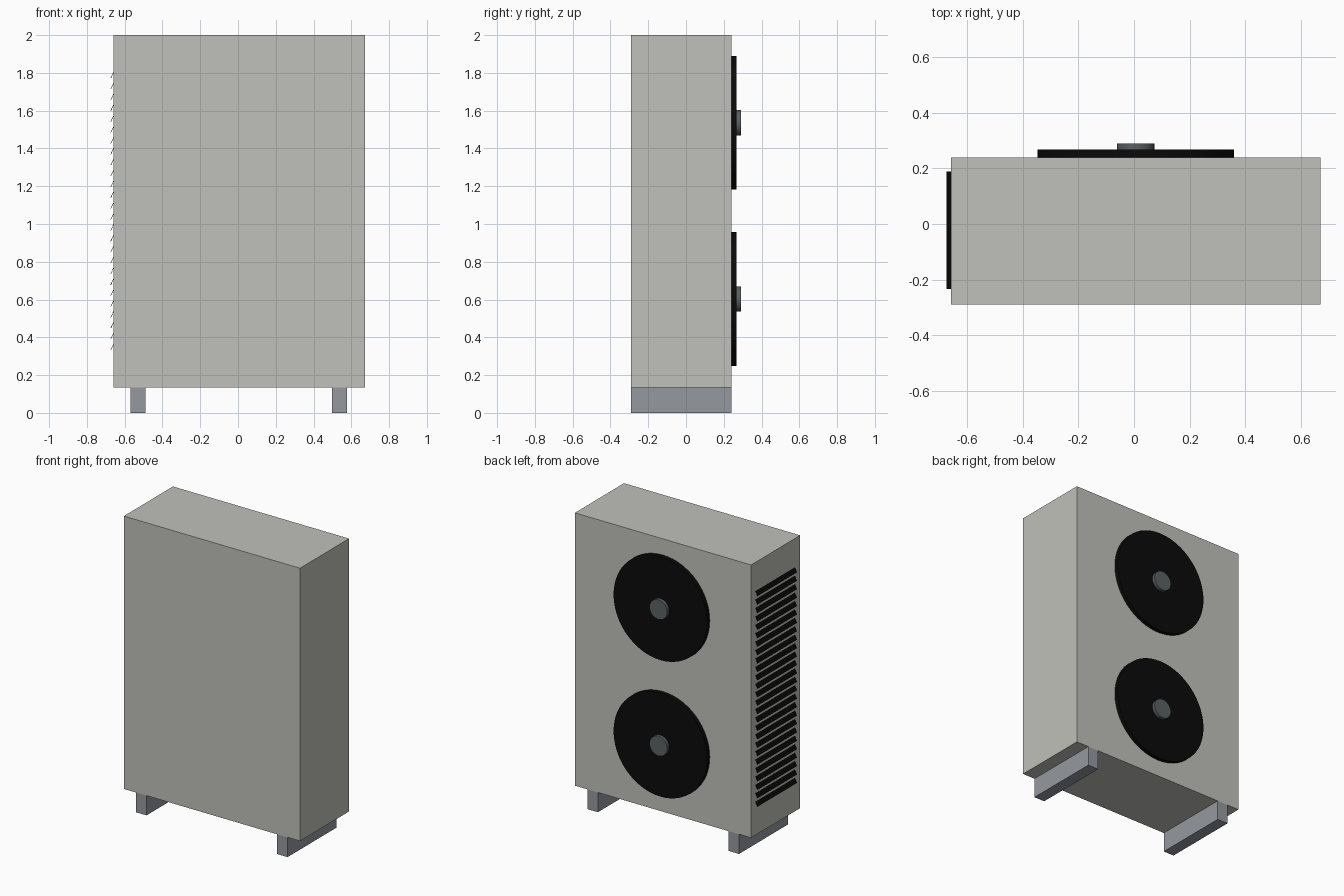
import bpy
import bmesh
import math

if "Cube" in bpy.data.objects:
    bpy.data.objects.remove(bpy.data.objects["Cube"])


def material(name, rgb):
    mat = bpy.data.materials.new(name)
    mat.use_nodes = True
    mat.diffuse_color = (*rgb, 1)
    mat.node_tree.nodes["Principled BSDF"].inputs["Base Color"].default_value = (*rgb, 1)
    return mat


casing_grey = material("casing grey", (0.53, 0.53, 0.495))
foot_grey = material("foot blue grey", (0.30, 0.32, 0.35))
black = material("matt black", (0.003, 0.003, 0.003))
hub_grey = material("hub slate grey", (0.10, 0.12, 0.122))


def prism(name, outline, y0, y1, mat):
    """Extrude an outline given in x and z from y0 to y1."""
    bm = bmesh.new()
    face = bm.faces.new([bm.verts.new((x, y0, z)) for x, z in outline])
    out = bmesh.ops.extrude_face_region(bm, geom=[face])
    moved = [v for v in out["geom"] if isinstance(v, bmesh.types.BMVert)]
    bmesh.ops.translate(bm, vec=(0, y1 - y0, 0), verts=moved)
    bmesh.ops.recalc_face_normals(bm, faces=bm.faces)
    mesh = bpy.data.meshes.new(name)
    bm.to_mesh(mesh)
    bm.free()
    mesh.materials.append(mat)
    obj = bpy.data.objects.new(name, mesh)
    bpy.context.collection.objects.link(obj)
    return obj


def box(name, x0, x1, y0, y1, z0, z1, mat):
    return prism(name, [(x0, z0), (x1, z0), (x1, z1), (x0, z1)], y0, y1, mat)


def disc(name, z, radius, y0, y1, mat):
    bpy.ops.mesh.primitive_cylinder_add(
        vertices=64, radius=radius, depth=y1 - y0,
        location=(0.006, (y0 + y1) / 2, z), rotation=(math.pi / 2, 0, 0))
    obj = bpy.context.object
    obj.name = name
    obj.data.materials.append(mat)
    bpy.ops.object.shade_smooth_by_angle(angle=math.radians(30))


FRONT, BACK = -0.29, 0.24
RIGHT, LEFT = -0.66, 0.672

# Casing and its two feet
box("casing", RIGHT, LEFT, FRONT, BACK, 0.135, 2.0, casing_grey)
for side, x in (("right", -0.529), ("left", 0.538)):
    box(side + "_foot", x - 0.04, x + 0.04, FRONT, BACK, 0, 0.135, foot_grey)

# Fans on the back
for level, z in (("lower", 0.603), ("upper", 1.536)):
    disc(level + "_fan", z, 0.354, BACK, 0.268, black)
    disc(level + "_fan_hub", z, 0.067, 0.268, 0.29, hub_grey)

# Slanted louvre slats on the right side
slat = [(-0.675, 0), (-0.672, 0), (RIGHT, 0.026), (RIGHT, 0.031)]
COUNT, LOWEST, HIGHEST = 26, 0.333, 1.772
for i in range(COUNT):
    z = LOWEST + (HIGHEST - LOWEST) * i / (COUNT - 1)
    prism("louvre_slat", [(x, z + h) for x, h in slat], -0.235, 0.19, black)
